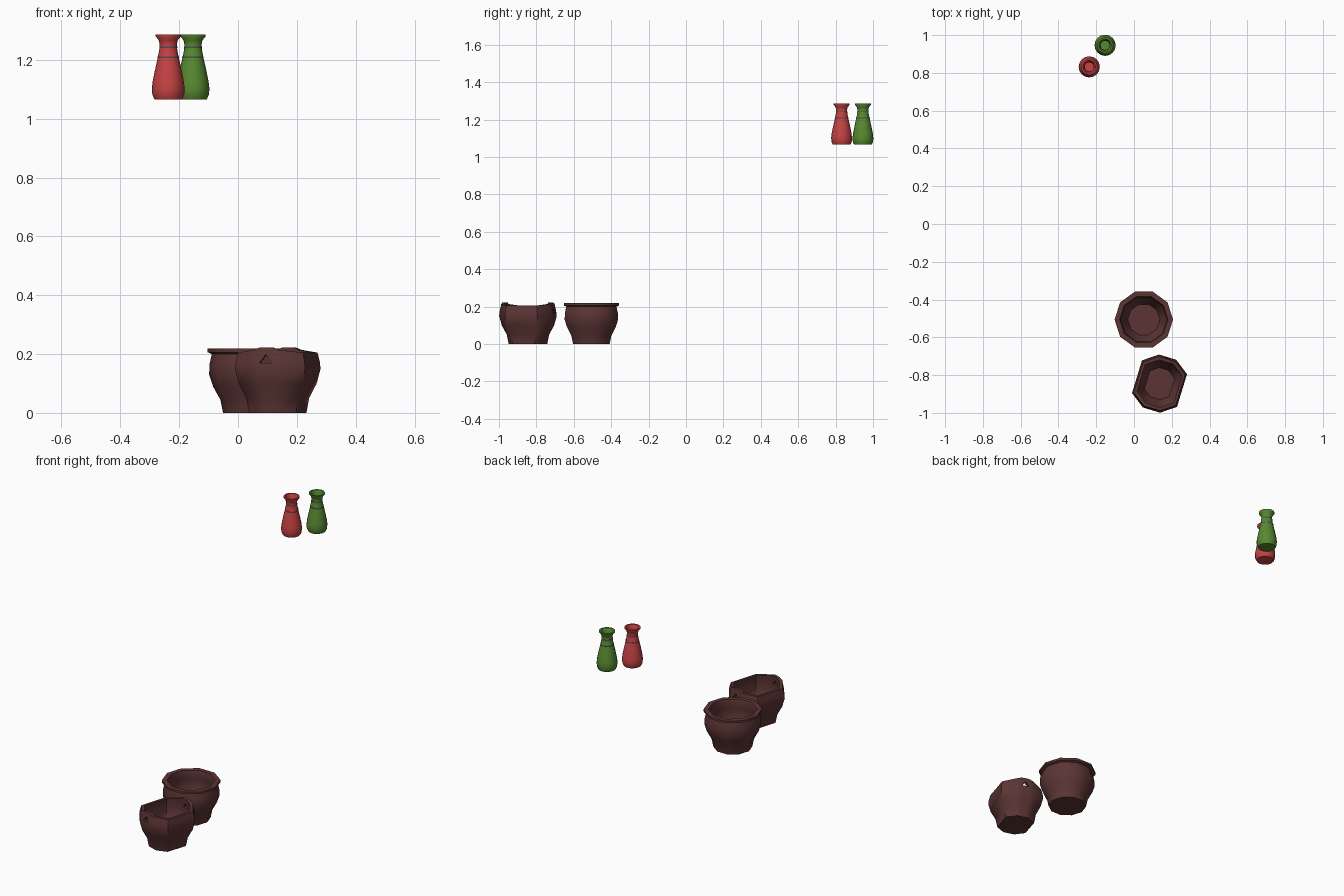
import bpy, bmesh
from math import sin, cos, radians

if "Cube" in bpy.data.objects:
    bpy.data.objects.remove(bpy.data.objects["Cube"])


def material(name, rgb):
    m = bpy.data.materials.new(name)
    m.diffuse_color = (*rgb, 1)
    m.use_nodes = True
    m.node_tree.nodes["Principled BSDF"].inputs["Base Color"].default_value = m.diffuse_color
    return m


BROWN = material("dark_clay", (0.105, 0.036, 0.034))
RED = material("red_glaze", (0.56, 0.055, 0.055))
GREEN = material("green_glaze", (0.095, 0.25, 0.03))
BAND = material("band_grey", (0.07, 0.07, 0.11))


def ring_angles(n, start=0):
    """Evenly spaced (angle, radius factor, lift) columns."""
    return [(start + 360 * i / n, 1, 0) for i in range(n)]


def finish(ob, angle=50):
    bpy.ops.object.select_all(action='DESELECT')
    ob.select_set(True)
    bpy.context.view_layer.objects.active = ob
    bpy.ops.object.shade_smooth_by_angle(angle=radians(angle))


def lathe(name, profile, columns, loc, mat, closed=False, lift_from=9):
    """Turn an (r, z) profile; columns may raise points above lift_from."""
    bm = bmesh.new()
    rings = []
    for r, z in profile:
        rings.append([bm.verts.new((r * k * cos(radians(a)), r * k * sin(radians(a)),
                                    z + (lift if z > lift_from else 0)))
                      for a, k, lift in columns])
    n = len(columns)
    pairs = list(zip(rings, rings[1:]))
    if closed:
        pairs.append((rings[-1], rings[0]))
    for lo, hi in pairs:
        for i in range(n):
            j = (i + 1) % n
            bm.faces.new((lo[i], lo[j], hi[j], hi[i]))
    if not closed:
        bm.faces.new(rings[0][::-1])
        bm.faces.new(rings[-1])
    bmesh.ops.recalc_face_normals(bm, faces=bm.faces)
    me = bpy.data.meshes.new(name)
    bm.to_mesh(me)
    bm.free()
    me.materials.append(mat)
    ob = bpy.data.objects.new(name, me)
    ob.location = loc
    bpy.context.collection.objects.link(ob)
    return ob


# Vases: flared hollow bottles with two thin neck bands
VASE = [(.047, 0), (.054, .015), (.056, .035), (.053, .06), (.045, .1), (.036, .14),
        (.031, .165), (.029, .185), (.032, .2), (.043, .214), (.043, .22), (.034, .22),
        (.026, .2), (.024, .18), (.029, .14), (.046, .06), (.047, .03), (.04, .01)]
for name, x, y, mat in (("red", -.237, .832, RED), ("green", -.153, .946, GREEN)):
    loc = (x, y, 1.066)
    finish(lathe(name + "_vase", VASE, ring_angles(16), loc, mat))
    for part, z, r in (("lower_band", .142, .0365), ("upper_band", .176, .0306)):
        ring = [(r - .004, z - .0025), (r, z - .0025), (r, z + .0025), (r - .004, z + .0025)]
        finish(lathe(f"{name}_{part}", ring, ring_angles(16), loc, BAND, True))

# Pot with a lipped rim
INSIDE = [(.128, .165), (.13, .13), (.117, .09), (.094, .045), (.085, .018)]
LIPPED = [(.103, 0), (.112, .045), (.137, .09), (.15, .13), (.149, .165), (.141, .2),
          (.155, .206), (.155, .219), (.128, .219), (.122, .2)] + INSIDE
finish(lathe("lipped_pot", LIPPED, ring_angles(10), (.052, -.506, 0), BROWN))

# Pot with two raised lugs on the rim
TILT = -107
columns = []
for base in (TILT, TILT + 180):
    k = cos(radians(18)) / cos(radians(9))
    columns += [(base - 54, 1, 0), (base - 18, 1, .009), (base - 9, k, .018),
                (base + 9, k, .018), (base + 18, 1, .009)]
    columns += [(base + 54, 1, 0)]
LUGGED = [(.103, 0), (.113, .05), (.14, .1), (.154, .15), (.151, .175), (.143, .205),
          (.126, .205), (.131, .175)] + INSIDE[1:]
pot = lathe("lugged_pot", LUGGED, columns, (.135, -.845, 0), BROWN, lift_from=.2)

# Triangular finger holes through both lugs
for i, base in enumerate((TILT, TILT + 180)):
    a = radians(base)
    pts = [(r * cos(a) - u * sin(a), r * sin(a) + u * cos(a), z)
           for r in (.09, .2) for u, z in ((-.021, .17), (.021, .17), (0, .199))]
    me = bpy.data.meshes.new("hole_cutter")
    me.from_pydata(pts, [], [(0, 1, 2), (5, 4, 3), (0, 3, 4, 1), (1, 4, 5, 2), (2, 5, 3, 0)])
    bm = bmesh.new()
    bm.from_mesh(me)
    bmesh.ops.recalc_face_normals(bm, faces=bm.faces)
    bm.to_mesh(me)
    bm.free()
    me.materials.append(BROWN)
    cutter = bpy.data.objects.new("hole_cutter", me)
    cutter.location = pot.location
    cutter.hide_render = True
    bpy.context.collection.objects.link(cutter)
    mod = pot.modifiers.new("finger_hole", 'BOOLEAN')
    mod.operation = 'DIFFERENCE'
    mod.solver = 'EXACT'
    mod.object = cutter
    bpy.context.view_layer.objects.active = pot
    bpy.ops.object.modifier_apply(modifier=mod.name)
    bpy.data.objects.remove(cutter)
finish(pot)
